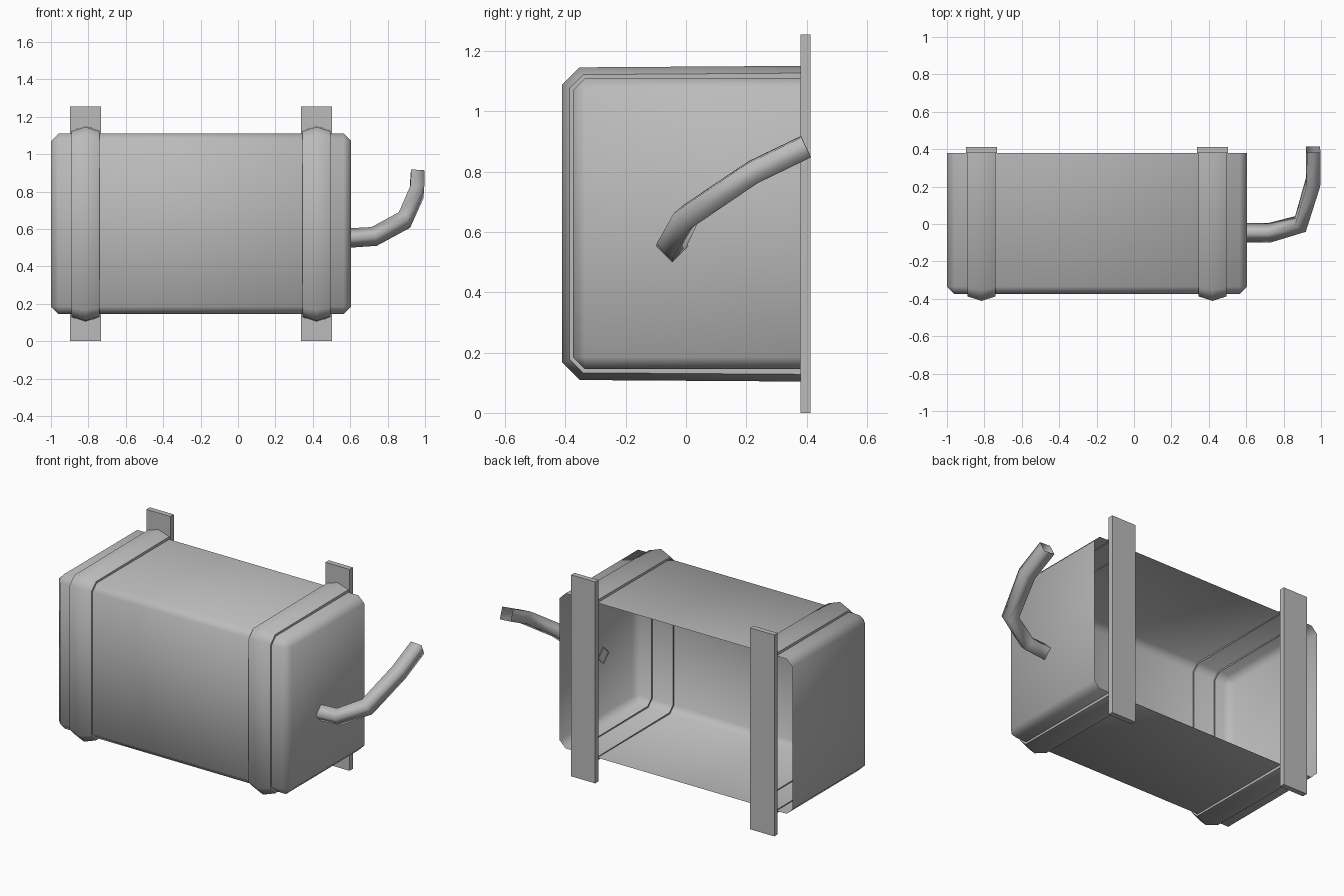
import bpy, bmesh, math
from mathutils import Vector

cube = bpy.data.objects.get("Cube")
if cube:
    bpy.data.objects.remove(cube)

steel = bpy.data.materials.new("grey_steel")
steel.use_nodes = True
GREY = (0.5, 0.5, 0.5, 1)
steel.diffuse_color = GREY
steel.node_tree.nodes["Principled BSDF"].inputs["Base Color"].default_value = GREY

# Tank limits
X0, X1, Y0, Y1, Z0, Z1 = -1.0, 0.605, -0.375, 0.38, 0.145, 1.11


def finish(name, bm, angle):
    mesh = bpy.data.meshes.new(name)
    bm.to_mesh(mesh)
    bm.free()
    mesh.materials.append(steel)
    obj = bpy.data.objects.new(name, mesh)
    bpy.context.collection.objects.link(obj)
    bpy.ops.object.select_all(action='DESELECT')
    obj.select_set(True)
    bpy.context.view_layer.objects.active = obj
    bpy.ops.object.shade_smooth_by_angle(angle=math.radians(angle))
    return obj


def box(x0, x1, y0, y1, z0, z1):
    bm = bmesh.new()
    bmesh.ops.create_cube(bm, size=1)
    for v in bm.verts:
        v.co = (x1 if v.co.x > 0 else x0, y1 if v.co.y > 0 else y0, z1 if v.co.z > 0 else z0)
    return bm


def loft(rings, closed):
    bm = bmesh.new()
    rows = [[bm.verts.new(p) for p in ring] for ring in rings]
    n = len(rows[0])
    for a, b in zip(rows, rows[1:]):
        for i in range(n if closed else n - 1):
            j = (i + 1) % n
            bm.faces.new((a[i], a[j], b[j], b[i]))
    bmesh.ops.recalc_face_normals(bm, faces=bm.faces)
    return bm


# Tank shell: chamfered box, open at the back
bm = box(X0, X1, Y0, Y1, Z0, Z1)
back = [f for f in bm.faces if f.calc_center_median().y > Y1 - 0.01]
bmesh.ops.delete(bm, geom=back, context='FACES_ONLY')
edges = [e for e in bm.edges if not e.is_boundary]
bmesh.ops.bevel(bm, geom=edges, offset=0.04, segments=1, affect='EDGES')
finish("tank_shell", bm, 60)


# Straps: ridged band wrapped over top, front and bottom
def strap_path(h):
    c = 0.04 + 0.5 * h
    top, bottom, front = Z1 + h, Z0 - h, Y0 - h
    return [(Y1, top + 0.005), (front + c, top), (front, top - c),
            (front, bottom + c), (front + c, bottom), (Y1, bottom - 0.005)]


PROFILE = [(-0.075, -0.01), (-0.075, 0.012), (0, 0.036), (0.075, 0.012), (0.075, -0.01)]
for side, x in (("right", -0.815), ("left", 0.42)):
    columns = [[(x + dx, y, z) for y, z in strap_path(h)] for dx, h in PROFILE]
    finish(side + "_strap", loft(list(zip(*columns)), False), 60)
    # Mounting plate behind each strap
    finish(side + "_mounting_plate", box(x - 0.083, x + 0.083, Y1, Y1 + 0.033, 0, 1.255), 30)

# Filler pipe: open four-sided tube swept along a bent path
path = [Vector(p) for p in ((0.6, -0.046, 0.552), (0.728, -0.046, 0.56), (0.89, 0, 0.648),
                            (0.957, 0.222, 0.798), (0.959, 0.398, 0.883))]
up, previous, rings = Vector((0, 0, 1)), Vector((1, 0, 0)), []
for i, p in enumerate(path):
    before = (p - path[max(i - 1, 0)]).normalized()
    after = (path[min(i + 1, len(path) - 1)] - p).normalized()
    tangent = (before + after).normalized() if i else previous
    up = previous.rotation_difference(tangent) @ up
    side = tangent.cross(up).normalized()
    rings.append([p + 0.052 * d for d in (up, side, -up, -side)])
    previous = tangent
finish("filler_pipe", loft(rings, True), 100)
